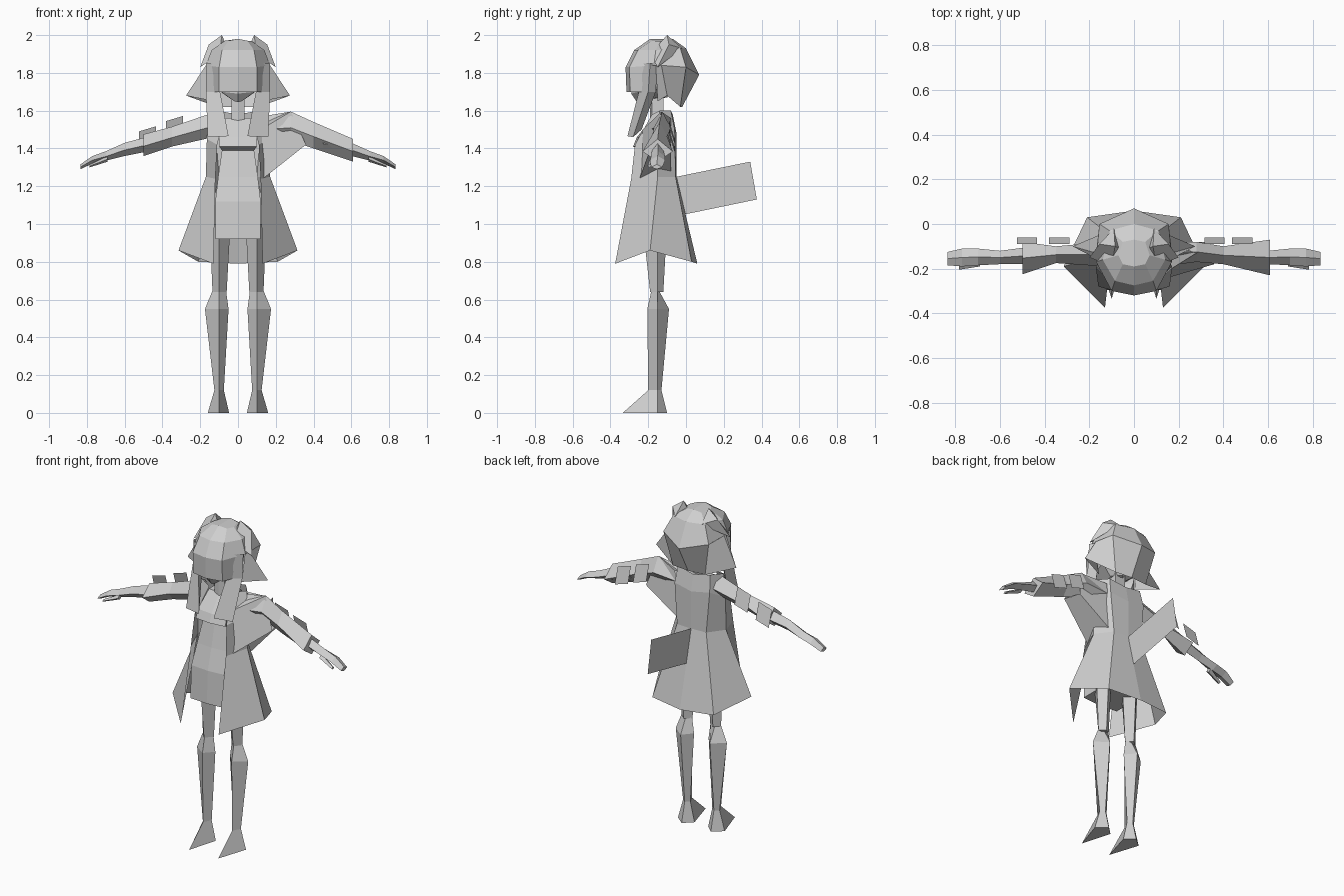
import bpy
import bmesh

if "Cube" in bpy.data.objects:
    bpy.data.objects.remove(bpy.data.objects["Cube"], do_unlink=True)

grey = bpy.data.materials.new("plain_grey")
grey.use_nodes = True
colour = (0.62, 0.62, 0.62, 1)
grey.diffuse_color = colour
grey.node_tree.nodes["Principled BSDF"].inputs["Base Color"].default_value = colour


def build(name, points, faces, mirror=False):
    """Make one flat-shaded object, optionally mirrored across x = 0."""
    mesh = bpy.data.meshes.new(name)
    mesh.from_pydata(points, [], faces)
    bm = bmesh.new()
    bm.from_mesh(mesh)
    bmesh.ops.recalc_face_normals(bm, faces=bm.faces)
    bm.to_mesh(mesh)
    bm.free()
    mesh.materials.append(grey)
    part = bpy.data.objects.new(name, mesh)
    bpy.context.collection.objects.link(part)
    if mirror:
        modifier = part.modifiers.new("Mirror", "MIRROR")
        modifier.use_clip = True
    return part


def loft(name, rings, closed=False, cap_start=False, cap_end=False, mirror=False):
    """Skin a row of matching cross-sections."""
    count = len(rings[0])
    points = [point for ring in rings for point in ring]
    faces = []
    for row in range(len(rings) - 1):
        for i in range(count if closed else count - 1):
            j = (i + 1) % count
            low, high = row * count, (row + 1) * count
            faces.append((low + i, low + j, high + j, high + i))
    if cap_start:
        faces.append(tuple(range(count))[::-1])
    if cap_end:
        faces.append(tuple(range(len(points) - count, len(points))))
    return build(name, points, faces, mirror)


def leg_ring(z, outer, inner, front, back):
    middle, side = 0.1, -0.15
    return [(outer, side, z), (middle, front, z), (inner, side, z), (middle, back, z)]


def arm_ring(side, x, front, back, low, high):
    y = (front + back) / 2
    z = low + (high - low) * 0.45
    return [(side * x, y, high), (side * x, front, z), (side * x, y, low), (side * x, back, z)]


def arm_part(name, side, rows):
    loft(name, [arm_ring(side, *row) for row in rows], True, True, True)


# Legs and pointed boots
loft("thighs", [leg_ring(1.0, .15, .04, -.23, -.1),
                leg_ring(.64, .135, .06, -.19, -.12)], True, True, True, True)
loft("boots", [leg_ring(.66, .13, .065, -.18, -.15),
               leg_ring(.55, .175, .05, -.205, -.09),
               leg_ring(.12, .125, .075, -.2, -.13),
               leg_ring(0, .16, .047, -.335, -.1)], True, True, True, True)

# Dress: each row gives height, half width, front, back
dress_rows = [(.92, .12, -.295, -.1), (1.12, .12, -.285, -.1),
              (1.25, .105, -.25, -.09), (1.39, .085, -.22, -.08),
              (1.41, .1, -.27, -.08), (1.46, .1, -.25, -.08),
              (1.56, .08, -.17, -.08)]
loft("dress", [[(0, f - .01, z), (w, f, z), (w, b, z), (0, b, z)]
               for z, w, f, b in dress_rows], mirror=True, cap_start=True, cap_end=True)

# Open flared coat
loft("coat", [
    [(.13, -.375, .79), (.315, -.19, .86), (.21, .03, .8), (0, .06, .79)],
    [(.12, -.29, 1.24), (.17, -.15, 1.25), (.1, -.055, 1.25), (0, -.05, 1.25)],
    [(.11, -.27, 1.42), (.165, -.15, 1.45), (.12, -.06, 1.5), (0, -.05, 1.48)],
    [(.07, -.18, 1.58), (.16, -.14, 1.6), (.11, -.08, 1.6), (0, -.07, 1.58)],
], mirror=True)

# Thin back panel
build("back_panel", [(0, -.1, 1.24), (0, .34, 1.33), (0, .375, 1.13), (0, -.06, 1.04)],
      [(0, 1, 2, 3)])

# Draped cloth under the left arm
build("left_drape", [(.12, -.25, 1.23), (.12, -.23, 1.5), (.28, -.13, 1.595),
                     (.36, -.18, 1.42), (.33, -.08, 1.42), (.12, -.08, 1.28),
                     (.13, -.08, 1.56)],
      [(0, 3, 2, 1), (0, 5, 4, 3), (5, 6, 2, 4), (1, 2, 6)])

# Sleeves
arm_part("right_sleeve", -1, [(.13, -.19, -.08, 1.46, 1.59),
                              (.35, -.175, -.1, 1.41, 1.515),
                              (.5, -.225, -.08, 1.36, 1.475)])
arm_part("left_sleeve", 1, [(.13, -.19, -.08, 1.44, 1.57),
                            (.28, -.17, -.08, 1.44, 1.595),
                            (.4, -.18, -.1, 1.4, 1.54),
                            (.61, -.23, -.07, 1.33, 1.45)])

# Forearms, hands and thumbs
for side, label in ((-1, "right"), (1, "left")):
    arm_part(label + "_forearm", side, [(.45, -.18, -.1, 1.39, 1.47),
                                        (.6, -.18, -.12, 1.36, 1.43),
                                        (.7, -.185, -.11, 1.335, 1.385),
                                        (.77, -.19, -.11, 1.32, 1.36),
                                        (.835, -.185, -.125, 1.29, 1.315)])
    arm_part(label + "_thumb", side, [(.69, -.19, -.15, 1.33, 1.36),
                                      (.785, -.205, -.18, 1.3, 1.315)])

# Square tabs behind the sleeves
for number, (x, z) in enumerate(((-.335, 1.495), (-.48, 1.44), (.36, 1.5), (.485, 1.455))):
    slope = -.027 if x > 0 else .027
    build("sleeve_tab_%d" % number,
          [(x + dx, -.075 - dz * .3, z + dz + (slope if dx > 0 else 0))
           for dx, dz in ((-.045, -.05), (.045, -.05), (.045, .05), (-.045, .05))],
          [(0, 1, 2, 3)])

# Neck and face
loft("neck", [[(0, -.19, z), (.035, -.18, z), (.035, -.12, z), (0, -.12, z)]
              for z in (1.53, 1.72)], mirror=True)
loft("face", [
    [(0, -.26, 1.645), (.02, -.25, 1.65), (.05, -.15, 1.67), (0, -.1, 1.67)],
    [(0, -.29, 1.69), (.09, -.25, 1.7), (.12, -.13, 1.72), (0, -.06, 1.72)],
    [(0, -.28, 1.86), (.1, -.25, 1.86), (.14, -.13, 1.86), (0, -.04, 1.86)],
], mirror=True, cap_start=True)

# Hair cap, fringe and flared back hair
loft("hair_cap", [
    [(0, -.32, 1.83), (.1, -.3, 1.83), (.17, -.17, 1.84), (.155, 0, 1.83), (0, .07, 1.79)],
    [(0, -.275, 1.92), (.085, -.255, 1.92), (.14, -.16, 1.92), (.11, -.03, 1.93), (0, 0, 1.93)],
    [(0, -.19, 1.98), (.05, -.18, 1.97), (.07, -.14, 1.97), (.05, -.08, 1.97), (0, -.07, 1.98)],
], mirror=True, cap_end=True)
loft("fringe", [
    [(0, -.32, 1.83), (.1, -.3, 1.83), (.14, -.22, 1.84)],
    [(0, -.315, 1.7), (.1, -.295, 1.7), (.125, -.235, 1.7)],
], mirror=True)
loft("back_hair", [
    [(.16, -.16, 1.84), (.17, -.13, 1.84), (.155, 0, 1.83), (0, .07, 1.79)],
    [(.13, -.15, 1.65), (.275, -.1, 1.68), (.11, -.03, 1.62), (0, -.02, 1.62)],
], mirror=True)

# Pointed tufts on top of the hair
build("hair_tufts", [(.085, -.1, 2), (.155, -.09, 1.95), (.2, -.15, 1.83),
                     (.1, -.19, 1.9), (.09, -.02, 1.93), (.06, -.11, 1.94)],
      [(0, 3, 2, 1), (0, 1, 4), (0, 4, 5), (0, 5, 3), (1, 2, 4)], True)

# Long locks beside the face
loft("side_locks", [
    [(.1, -.26, 1.85), (.17, -.19, 1.85), (.15, -.15, 1.85)],
    [(.095, -.25, 1.7), (.17, -.2, 1.7), (.13, -.16, 1.7)],
    [(.05, -.31, 1.465), (.16, -.28, 1.46), (.11, -.235, 1.5)],
], closed=True, cap_end=True, mirror=True)
